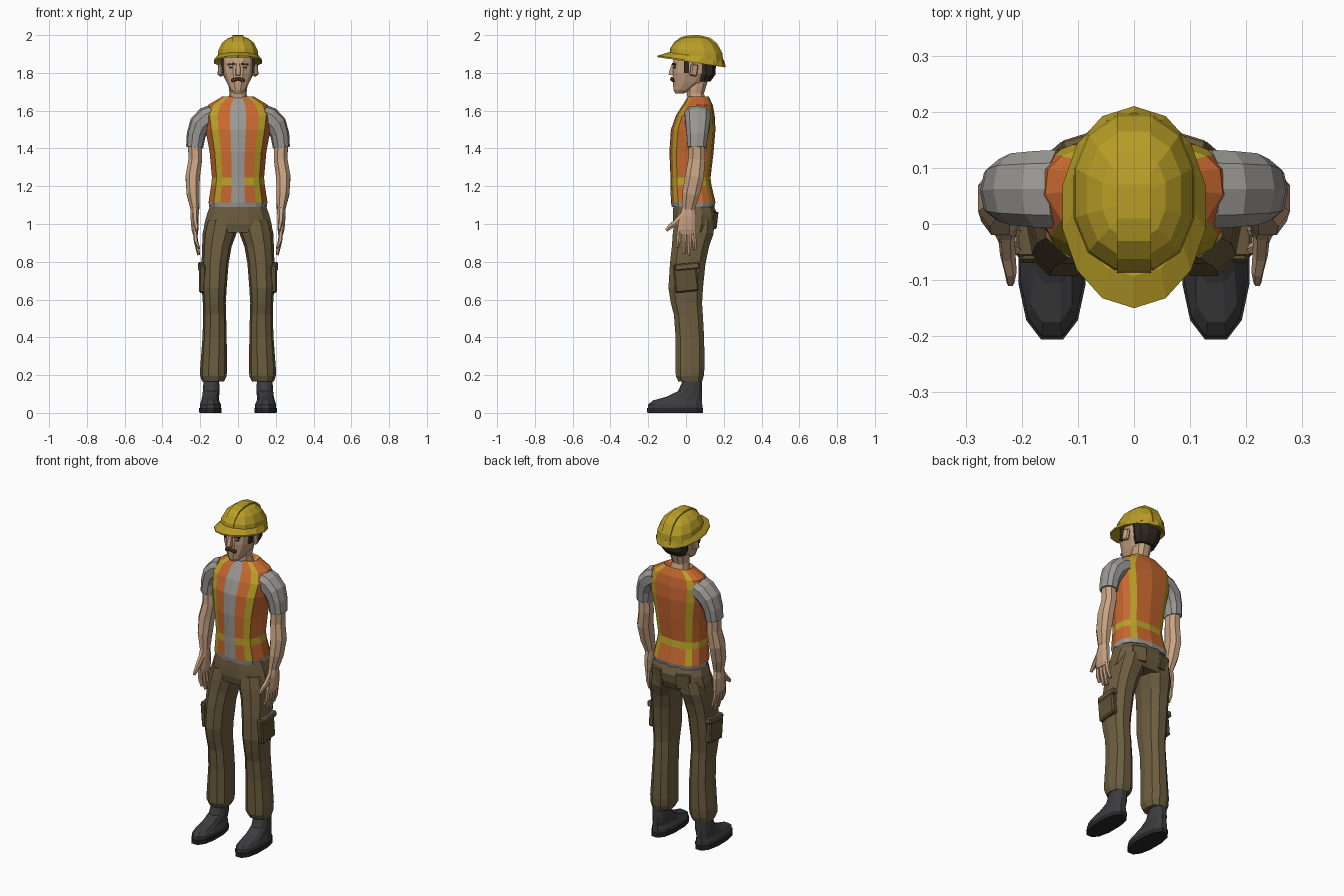
import bpy, bmesh, math
from mathutils import Vector, Matrix, Euler


def mat(name, r, g, b):
    m = bpy.data.materials.new(name)
    m.diffuse_color = (r, g, b, 1)
    return m


YELLOW = mat("hat_yellow", .48, .34, .02)
STRIPE = mat("stripe_yellow", .50, .36, .02)
ORANGE = mat("vest_orange", .58, .14, .03)
GREY = mat("shirt_grey", .33, .32, .30)
KHAKI = mat("trouser_khaki", .15, .11, .05)
DARK_KHAKI = mat("pocket_khaki", .11, .08, .035)
SKIN = mat("skin", .58, .37, .23)
BOOT = mat("boot_black", .045, .045, .048)
SOLE = mat("sole_black", .02, .02, .021)
HAIR = mat("hair", .03, .022, .016)
BROWN = mat("moustache_brown", .16, .05, .012)


def finish(name, bm, mats, mirror):
    bmesh.ops.recalc_face_normals(bm, faces=bm.faces)
    me = bpy.data.meshes.new(name)
    bm.to_mesh(me)
    bm.free()
    for m in mats:
        me.materials.append(m)
    ob = bpy.data.objects.new(name, me)
    bpy.context.collection.objects.link(ob)
    if mirror:
        md = ob.modifiers.new("mirror", 'MIRROR')
        md.use_mirror_merge = False
    return ob


def oval(n, power=.85):
    """Unit cross-section with flat front, back and sides."""
    pts = []
    for i in range(n):
        a = 2 * math.pi * (i + .5) / n - math.pi / 2
        c, s = math.cos(a), math.sin(a)
        pts.append((math.copysign(abs(c) ** power, c), math.copysign(abs(s) ** power, s)))
    mu, mv = max(p[0] for p in pts), max(p[1] for p in pts)
    return [(u / mu, v / mv) for u, v in pts]


def loft(name, rings, prof, mats, mirror=False, follow=False, pick=None):
    """Skin rings (x, y, z, rx, ry, tilt); follow turns them along the path."""
    bm = bmesh.new()
    centres = [Vector(r[:3]) for r in rings]
    loops = []
    for k, r in enumerate(rings):
        c, tilt = centres[k], (r[5] if len(r) > 5 else 0)
        ax, ay = Vector((1, 0, 0)), Vector((0, 1, tilt))
        if follow:
            t = (centres[min(k + 1, len(rings) - 1)] - centres[max(k - 1, 0)]).normalized()
            ay = (Vector((0, 1, 0)) - t * t.y).normalized()
            ax = t.cross(ay)
        loops.append([bm.verts.new(c + ax * (u * r[3]) + ay * (v * r[4])) for u, v in prof])
    n = len(prof)
    for k in range(len(loops) - 1):
        for i in range(n):
            j = (i + 1) % n
            f = bm.faces.new((loops[k][i], loops[k][j], loops[k + 1][j], loops[k + 1][i]))
            f.material_index = pick(i, k) if pick else 0
    bm.faces.new(loops[0])
    bm.faces.new(loops[-1])
    return finish(name, bm, mats, mirror)


def span(z, x0, x1, y0, y1, tilt=0):
    """Ring given by its extents."""
    return ((x0 + x1) / 2, (y0 + y1) / 2, z, (x1 - x0) / 2, (y1 - y0) / 2, tilt)


def box(name, loc, size, m, rot=(0, 0, 0), mirror=False, bevel=0):
    bm = bmesh.new()
    mx = Matrix.Translation(loc) @ Euler(rot).to_matrix().to_4x4() @ Matrix.Diagonal((*size, 1))
    bmesh.ops.create_cube(bm, size=1, matrix=mx)
    if bevel:
        bmesh.ops.bevel(bm, geom=bm.edges[:], offset=bevel, segments=1, affect='EDGES')
    return finish(name, bm, [m], mirror)


def prism(name, yz, w_of, m):
    """Side outline (y, z) given a width per point."""
    bm = bmesh.new()
    l = [bm.verts.new((-w, y, z)) for (y, z), w in zip(yz, w_of)]
    r = [bm.verts.new((w, y, z)) for (y, z), w in zip(yz, w_of)]
    n = len(yz)
    for i in range(n):
        j = (i + 1) % n
        bm.faces.new((l[i], l[j], r[j], r[i]))
    bm.faces.new(l)
    bm.faces.new(r)
    return finish(name, bm, [m], False)


O8, O10, O12 = oval(8), oval(10), oval(12)

# vest and shirt body: section points are placed on the stripe edges
half = [(0, -1), (.24, -.97), (.6, -.86), (.82, -.68), (1, -.1),
        (.97, .45), (.82, .74), (.6, .9), (0, 1)]
section = half + [(-u, v) for u, v in half[-2:0:-1]]


def vest_colour(i, k):
    s = i if i < 8 else 15 - i
    if k == 0 or s == 0:
        return 0
    return 2 if k == 2 or s in (2, 6) else 1


loft("vest", [span(z, -w, w, a, b) for z, w, a, b in (
    (1.09, .152, -.075, .15), (1.115, .156, -.08, .156), (1.205, .142, -.082, .135),
    (1.245, .138, -.082, .13), (1.38, .15, -.088, .146), (1.5, .172, -.08, .156),
    (1.575, .182, -.053, .152), (1.63, .158, -.018, .142), (1.665, .10, .005, .125),
    (1.675, .085, .012, .12), (1.65, .06, .02, .1))], section, [GREY, ORANGE, STRIPE], pick=vest_colour)

# sleeves, arms and hands
loft("sleeve", [(.13, .062, 1.575, .058, .07), (.165, .062, 1.56, .062, .068), (.202, .062, 1.525, .058, .064),
                (.222, .06, 1.47, .05, .056), (.23, .058, 1.405, .045, .05)], O10, [GREY], True, True)
loft("arm", [(.229, .058, 1.43, .036, .042), (.226, .056, 1.34, .036, .044), (.24, .045, 1.25, .038, .05),
             (.238, .026, 1.16, .034, .046), (.228, .012, 1.08, .023, .034)], O8, [SKIN], True, True)
loft("palm", [(.228, .013, 1.09, .021, .032), (.23, .01, 1.04, .022, .044),
              (.228, .004, .97, .018, .05), (.226, .004, .945, .013, .046)], O8, [SKIN], True)
for k, (y0, y1, tip) in enumerate(((-.034, -.045, .875), (-.009, -.012, .845),
                                   (.016, .018, .835), (.039, .047, .865))):
    loft("finger_%d" % (k + 1), [(.228, y0, .97, .012, .012), (.223, (y0 + y1) / 2, .91, .011, .012),
                                 (.208, y1, tip, .007, .008)], oval(6), [SKIN], True, True)
loft("thumb", [(.228, -.012, 1.05, .015, .018), (.225, -.055, 1.005, .014, .016),
               (.22, -.085, .985, .011, .012), (.22, -.105, .965, .007, .008)], oval(6), [SKIN], True, True)

# trousers
loft("trouser_seat", [span(z, -w, w, a, b) for z, w, a, b in (
    (1.105, .145, -.066, .143), (1.05, .165, -.07, .166), (1.0, .178, -.07, .16),
    (.955, .184, -.06, .14))], O12, [KHAKI])
loft("trouser_leg", [span(*r) for r in (
    (1.02, .004, .17, -.06, .15), (.95, .008, .187, -.07, .146), (.88, .034, .19, -.075, .122),
    (.79, .05, .193, -.085, .103), (.66, .06, .192, -.093, .09), (.58, .065, .186, -.08, .085),
    (.52, .063, .184, -.064, .089), (.4, .06, .188, -.055, .096), (.24, .058, .2, -.055, .098),
    (.195, .06, .2, -.054, .094), (.165, .075, .19, -.04, .085))], O10, [KHAKI], True)
box("cargo_pocket", (.188, -.001, .715), (.036, .125, .15), DARK_KHAKI, (.1, 0, 0), True, .008)
box("pocket_flap", (.19, .006, .775), (.042, .13, .035), KHAKI, (.1, 0, 0), True, .006)
box("back_pocket", (.085, .146, 1.02), (.085, .02, .09), KHAKI, (-.12, 0, -.3), True, .004)

# boots
loft("boot", [span(*r) for r in (
    (.02, .09, .202, -.202, .087), (.045, .09, .202, -.2, .086), (.066, .1, .194, -.175, .085),
    (.085, .1, .19, -.105, .085), (.115, .098, .186, -.042, .084),
    (.18, .1, .182, -.014, .084))], O12, [BOOT], True)
loft("sole", [span(0, .088, .205, -.205, .09), span(.026, .086, .206, -.206, .091)], O12, [SOLE], True)

# neck and head
loft("neck", [(0, .062, 1.63, .055, .05), (0, .05, 1.69, .045, .045), (0, .062, 1.78, .056, .06)], O10, [SKIN])
loft("head", [span(z, -w, w, a, b) for z, w, a, b in (
    (1.692, .024, -.058, -.01), (1.71, .04, -.066, .03), (1.75, .06, -.07, .105),
    (1.80, .08, -.07, .146), (1.86, .085, -.068, .152), (1.92, .08, -.06, .15))], O12, [SKIN])
loft("hair", [span(z, -w, w, a, b) for z, w, a, b in (
    (1.755, .062, .06, .13), (1.79, .08, .055, .155), (1.89, .09, .045, .162))], O10, [HAIR])
box("sideburn", (.082, .003, 1.84), (.014, .028, .08), HAIR, (0, .05, 0), True)
box("ear", (.092, .042, 1.815), (.022, .04, .065), SKIN, (-.15, 0, .35), True, .007)
prism("nose", [(-.06, 1.785), (-.092, 1.79), (-.09, 1.805), (-.074, 1.85), (-.055, 1.85)],
      [.016, .011, .012, .008, .012], SKIN)
box("moustache", (.017, -.071, 1.764), (.038, .018, .018), BROWN, (0, .3, .25), True, .004)
box("eye", (.035, -.06, 1.828), (.022, .01, .011), HAIR, (0, 0, .3), True)
box("eyebrow", (.036, -.062, 1.846), (.036, .012, .009), HAIR, (0, .08, .3), True)

# hard hat: tilted brim, faceted shell, raised ridge
oval14 = oval(14, 1)
brim = [(-v, u) for u, v in oval14]
loft("hat_brim", [(0, .05, 1.868, .095, .13, -.16), (0, .03, 1.856, .127, .18, -.15),
                  (0, .03, 1.864, .127, .18, -.15), (0, .053, 1.89, .108, .146, -.13)], brim, [YELLOW])
loft("hat_shell", [(0, .055, 1.868, .109, .14, -.14), (0, .055, 1.915, .104, .134, -.11),
                   (0, .053, 1.957, .084, .108, -.07), (0, .05, 1.982, .056, .076, -.03),
                   (0, .048, 1.991, .03, .045, -.01)], O12, [YELLOW])
ridge = [(-.09, 1.885), (-.084, 1.928), (-.062, 1.963), (-.03, 1.988), (.01, 1.999), (.07, 2.0),
         (.13, 1.985), (.165, 1.957), (.192, 1.905), (.199, 1.85), (.05, 1.86)]
prism("hat_ridge", ridge, [.03] * len(ridge), YELLOW)
